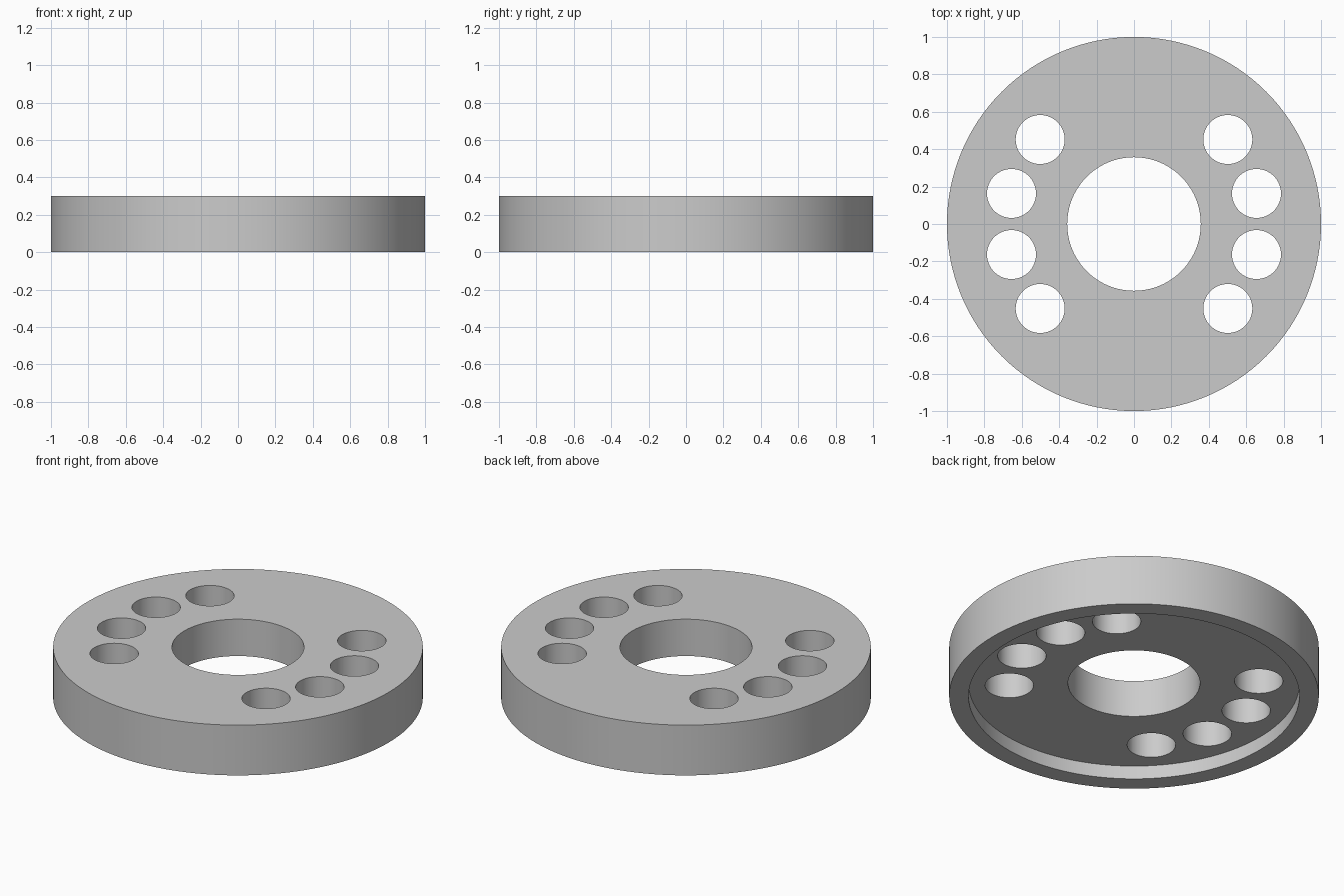
import bpy
import bmesh
from math import cos, sin, radians
from mathutils import Matrix, Vector

if "Cube" in bpy.data.objects:
    bpy.data.objects.remove(bpy.data.objects["Cube"], do_unlink=True)

HEIGHT = 0.3
RECESS = 0.08
RIM_RADIUS = 0.895
BORE_RADIUS = 0.357
HOLE_RADIUS = 0.131
HOLE_CIRCLE = 0.675

# Plain grey material
grey = bpy.data.materials.new("plain grey")
grey.use_nodes = True
color = (0.6, 0.6, 0.6, 1)
grey.diffuse_color = color
grey.node_tree.nodes["Principled BSDF"].inputs["Base Color"].default_value = color


def make_object(name, bm):
    mesh = bpy.data.meshes.new(name)
    bmesh.ops.recalc_face_normals(bm, faces=bm.faces)
    bm.to_mesh(mesh)
    bm.free()
    obj = bpy.data.objects.new(name, mesh)
    bpy.context.collection.objects.link(obj)
    mesh.materials.append(grey)
    return obj


def add_cylinder(bm, x, y, radius, segments):
    bmesh.ops.create_cone(bm, cap_ends=True, segments=segments,
                          radius1=radius, radius2=radius, depth=1,
                          matrix=Matrix.Translation((x, y, HEIGHT / 2)))


# Disc: ring profile with a recessed underside, spun around the axis
bm = bmesh.new()
profile = [(BORE_RADIUS, RECESS), (RIM_RADIUS, RECESS), (RIM_RADIUS, 0),
           (1, 0), (1, HEIGHT), (BORE_RADIUS, HEIGHT)]
verts = [bm.verts.new((r, 0, z)) for r, z in profile]
edges = [bm.edges.new((a, b)) for a, b in zip(verts, verts[1:] + verts[:1])]
bmesh.ops.spin(bm, geom=verts + edges, cent=Vector(), axis=(0, 0, 1),
               angle=radians(360), steps=128, use_merge=True)
bmesh.ops.remove_doubles(bm, verts=bm.verts, dist=0.0001)
disc = make_object("flanged_disc", bm)

# Bolt holes: four on each side, evenly spaced on one circle
bm = bmesh.new()
for middle in (0, 180):
    for step in (-42, -14, 14, 42):
        a = radians(middle + step)
        add_cylinder(bm, HOLE_CIRCLE * cos(a), HOLE_CIRCLE * sin(a), HOLE_RADIUS, 64)
cutter = make_object("bolt_hole_cutter", bm)
cutter.hide_render = True

cut = disc.modifiers.new("bolt holes", 'BOOLEAN')
cut.operation = 'DIFFERENCE'
cut.solver = 'EXACT'
cut.object = cutter

bpy.ops.object.select_all(action='DESELECT')
disc.select_set(True)
bpy.context.view_layer.objects.active = disc
bpy.ops.object.modifier_apply(modifier=cut.name)
bpy.data.objects.remove(cutter, do_unlink=True)

# Round walls smooth, rims sharp
bpy.ops.object.shade_smooth_by_angle(angle=radians(30))
